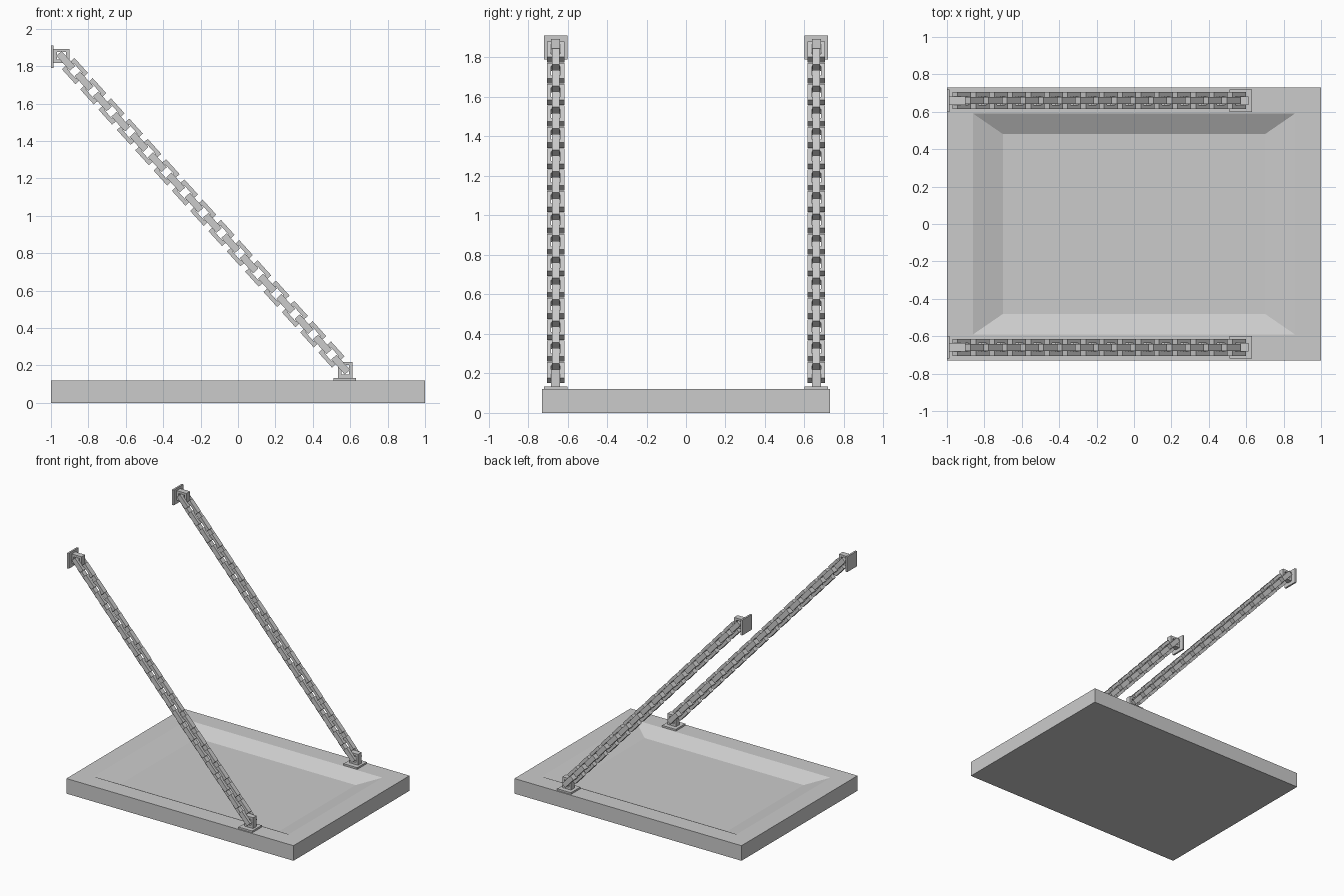
import bpy, bmesh, math
from mathutils import Matrix, Vector

if "Cube" in bpy.data.objects:
    bpy.data.objects.remove(bpy.data.objects["Cube"])

grey = bpy.data.materials.new("plain grey")
grey.diffuse_color = (0.6, 0.6, 0.6, 1)
grey.use_nodes = True
grey.node_tree.nodes["Principled BSDF"].inputs["Base Color"].default_value = grey.diffuse_color


def finish(bm, name):
    bmesh.ops.recalc_face_normals(bm, faces=bm.faces)
    me = bpy.data.meshes.new(name)
    bm.to_mesh(me)
    bm.free()
    me.materials.append(grey)
    ob = bpy.data.objects.new(name, me)
    bpy.context.collection.objects.link(ob)
    return ob


def box(bm, lo, hi):
    lo, hi = Vector(lo), Vector(hi)
    m = Matrix.Translation((lo + hi) / 2) @ Matrix.Diagonal((*(hi - lo), 1))
    bmesh.ops.create_cube(bm, size=1, matrix=m)


def frame(bm, m, length, width, bar, depth):
    """Rectangular ring in the local XZ plane, hole along local Y."""
    loops = []
    for inset, y in ((0, -depth / 2), (0, depth / 2), (bar, depth / 2), (bar, -depth / 2)):
        a, b = length / 2 - inset, width / 2 - inset
        loops.append([bm.verts.new(m @ Vector((sx * a, y, sz * b)))
                      for sx, sz in ((-1, -1), (1, -1), (1, 1), (-1, 1))])
    for i in range(4):
        p, q = loops[i], loops[(i + 1) % 4]
        for k in range(4):
            n = (k + 1) % 4
            bm.faces.new((p[k], p[n], q[n], q[k]))


# platform: slab with a sloped recess in the top
bm = bmesh.new()
rings = []
for x, y, z in ((1, .73, 0), (1, .73, .12), (.86, .59, .12), (.70, .48, .06)):
    rings.append([bm.verts.new((sx * x, sy * y, z))
                  for sx, sy in ((-1, -1), (1, -1), (1, 1), (-1, 1))])
for p, q in zip(rings, rings[1:]):
    for k in range(4):
        n = (k + 1) % 4
        bm.faces.new((p[k], p[n], q[n], q[k]))
bm.faces.new(rings[0])
bm.faces.new(rings[-1])
finish(bm, "platform")

# chain ends and link sizes
top, bottom = Vector((-.945, 0, 1.855)), Vector((.573, 0, .178))
LINKS, LEN, WID, BAR, DEPTH, OVER = 31, .108, .09, .022, .038, .018
d = (bottom - top).normalized()
span = (bottom - top).length + 2 * OVER
pitch = (span - LEN) / (LINKS - 1)
tilt = Matrix.Rotation(math.atan2(-d.z, d.x), 4, 'Y')

for side, y in (("front", -.66), ("back", .66)):
    # chain: links alternate by a quarter turn
    bm = bmesh.new()
    for i in range(LINKS):
        c = top + d * (LEN / 2 - OVER + i * pitch) + Vector((0, y, 0))
        turn = Matrix.Rotation(math.pi / 2 if i % 2 == 0 else 0, 4, 'X')
        frame(bm, Matrix.Translation(c) @ tilt @ turn, LEN, WID, BAR, DEPTH)
    finish(bm, side + "_chain")

    # lower bracket: plate on the platform with a square eye
    bm = bmesh.new()
    box(bm, (.51, y - .06, .12), (.63, y + .06, .134))
    frame(bm, Matrix.Translation((.573, y, .177)), .076, .086, .018, .045)
    finish(bm, side + "_lower_bracket")

    # upper bracket: wall plate with a square eye
    bm = bmesh.new()
    box(bm, (-1, y - .06, 1.79), (-.986, y + .06, 1.912))
    frame(bm, Matrix.Translation((-.944, y, 1.855)), .086, .076, .018, .045)
    finish(bm, side + "_upper_bracket")
